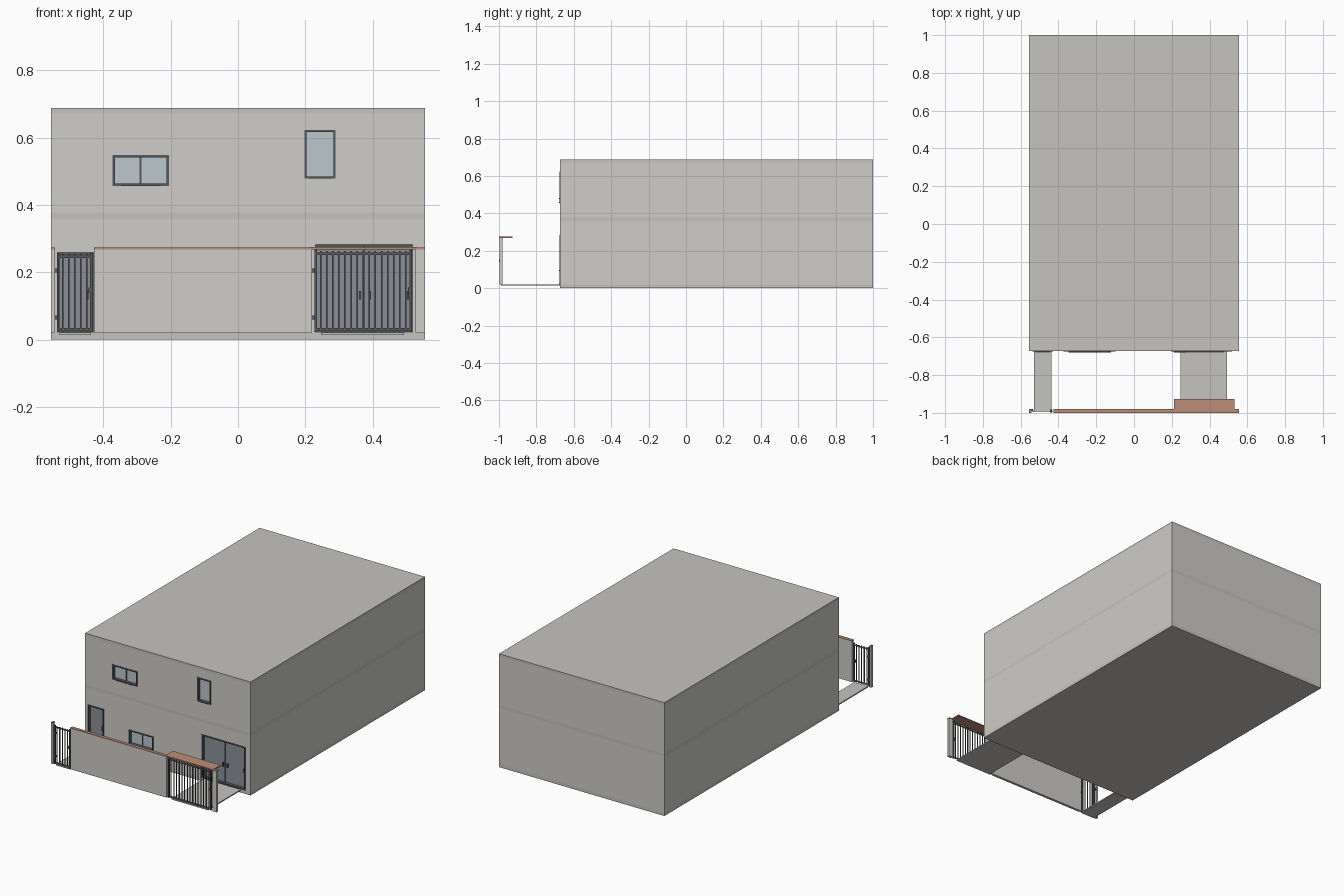
import bpy

if "Cube" in bpy.data.objects:
    bpy.data.objects.remove(bpy.data.objects["Cube"])


def material(name, r, g, b):
    m = bpy.data.materials.new(name)
    m.diffuse_color = (r, g, b, 1)
    m.use_nodes = True
    m.node_tree.nodes["Principled BSDF"].inputs["Base Color"].default_value = m.diffuse_color
    return m


WALL = material("wall_grey", 0.62, 0.61, 0.58)
BAND = material("band_grey", 0.56, 0.55, 0.53)
DARK = material("dark_metal", 0.10, 0.10, 0.11)
GLASS = material("glass", 0.50, 0.57, 0.61)
DOOR = material("door_grey", 0.26, 0.28, 0.31)
BROWN = material("brown_cap", 0.50, 0.27, 0.19)


def box(name, x, y, z, mat=None):
    """Box from (min, max) pairs."""
    verts = [(a, b, c) for a in x for b in y for c in z]
    faces = [(0, 1, 3, 2), (4, 6, 7, 5), (0, 4, 5, 1),
             (2, 3, 7, 6), (0, 2, 6, 4), (1, 5, 7, 3)]
    me = bpy.data.meshes.new(name)
    me.from_pydata(verts, [], faces)
    ob = bpy.data.objects.new(name, me)
    bpy.context.collection.objects.link(ob)
    if mat:
        me.materials.append(mat)
    return ob


def cut(target, openings):
    """Sink rectangular recesses into the front of a storey."""
    cutters = []
    for x, z in openings:
        c = box("cutter", x, (FRONT - 0.1, FRONT + DEPTH), z, WALL)
        c.hide_render = True
        mod = target.modifiers.new("recess", 'BOOLEAN')
        mod.object = c
        mod.solver = 'EXACT'
        cutters.append(c)
    dg = bpy.context.evaluated_depsgraph_get()
    me = bpy.data.meshes.new_from_object(target.evaluated_get(dg))
    target.modifiers.clear()
    target.data = me
    for c in cutters:
        bpy.data.objects.remove(c)


def frame(name, x, y, z, w, mat):
    """Rectangular frame of four bars."""
    box(name + "_left", (x[0], x[0] + w), y, z, mat)
    box(name + "_right", (x[1] - w, x[1]), y, z, mat)
    inner = (x[0] + w, x[1] - w)
    box(name + "_bottom", inner, y, (z[0], z[0] + w), mat)
    box(name + "_top", inner, y, (z[1] - w, z[1]), mat)


def fill_opening(name, x, z, panel_mat, panes):
    """Casing, panels, mullions and sill of a window or door."""
    back = FRONT + DEPTH
    frame(name + "_casing", x, (FRONT - 0.003, back), z, 0.007, DARK)
    box(name + "_panel", (x[0] + 0.007, x[1] - 0.007), (back - 0.006, back),
        (z[0] + 0.007, z[1] - 0.007), panel_mat)
    for i in range(1, panes):
        m = x[0] + (x[1] - x[0]) * i / panes
        box(name + "_mullion", (m - 0.003, m + 0.003), (back - 0.010, back - 0.004),
            (z[0] + 0.007, z[1] - 0.007), DARK)
    mid = (x[0] + x[1]) / 2
    half = (x[1] - x[0]) * 0.35
    box(name + "_sill", (mid - half, mid + half), (FRONT - 0.006, FRONT - 0.003),
        (z[0], z[0] + 0.005), DARK)


W = 0.555
FRONT, BACK = -0.673, 1.0
DEPTH = 0.022

# House: two storeys between three flush bands
SX, SY = (-W, W), (FRONT, BACK)
lower = box("lower_storey", SX, SY, (0.02, 0.358), WALL)
upper = box("upper_storey", SX, SY, (0.378, 0.672), WALL)
for name, z in (("base_band", (0, 0.02)), ("floor_band", (0.358, 0.378)),
                ("roof_band", (0.672, 0.688))):
    box(name, SX, SY, z, BAND)

# Windows and doors
low = [("front_door", (-0.537, -0.428), (0.021, 0.26), DOOR, 1),
       ("lower_window", (-0.263, -0.097), (0.092, 0.182), GLASS, 2),
       ("double_door", (0.228, 0.520), (0.021, 0.284), DOOR, 2)]
high = [("upper_window", (-0.373, -0.205), (0.457, 0.548), GLASS, 2),
        ("tall_window", (0.197, 0.290), (0.478, 0.623), GLASS, 1)]
for storey, items in ((lower, low), (upper, high)):
    cut(storey, [(i[1], i[2]) for i in items])
    for item in items:
        fill_opening(*item)

# Door handles
for x in (-0.447, 0.362, 0.392, 0.505):
    box("door_handle", (x - 0.003, x + 0.003), (FRONT + 0.006, FRONT + 0.018),
        (0.12, 0.145), DARK)

# Garden wall and end pillars with brown caps
for name, x in (("garden_wall", (-0.427, 0.220)), ("left_pillar", (-W, -0.543)),
                ("right_pillar", (0.527, W))):
    box(name, x, (-0.998, -0.982), (0.021, 0.268), WALL)
    box(name + "_cap", x, (-1.0, -0.98), (0.268, 0.273), BROWN)

# Flat canopy over the wide gate
box("gate_canopy", (0.212, 0.532), (-1.0, -0.927), (0.2685, 0.2755), BROWN)

# Paths to the doors
for name, x in (("narrow_path", (-0.53, -0.437)), ("wide_path", (0.247, 0.493))):
    box(name, x, (-0.99, FRONT), (0.014, 0.021), BAND)


def gate(name, x, top, bars):
    """Barred gate with stiles, two rails, hinges and a latch."""
    y = (-0.995, -0.987)
    for a in (x[0], x[1] - 0.007):
        box(name + "_stile", (a, a + 0.007), y, (0.022, top), DARK)
    for z in (0.026, top - 0.016):
        box(name + "_rail", x, (-0.993, -0.989), (z, z + 0.008), DARK)
    step = (x[1] - x[0]) / (bars + 1)
    for i in range(1, bars + 1):
        c = x[0] + step * i
        box(name + "_bar", (c - 0.0022, c + 0.0022), (-0.9932, -0.9888),
            (0.024, top - 0.004), DARK)
    for z in (0.06, 0.20):
        box(name + "_hinge", (x[0] - 0.01, x[0] + 0.004), (-0.987, -0.98),
            (z, z + 0.012), DARK)
    box(name + "_latch", (x[1] - 0.012, x[1] - 0.002), (-0.999, -0.983),
        (0.14, 0.155), DARK)


gate("narrow_gate", (-0.538, -0.432), 0.258, 5)
gate("wide_gate", (0.227, 0.517), 0.267, 15)
